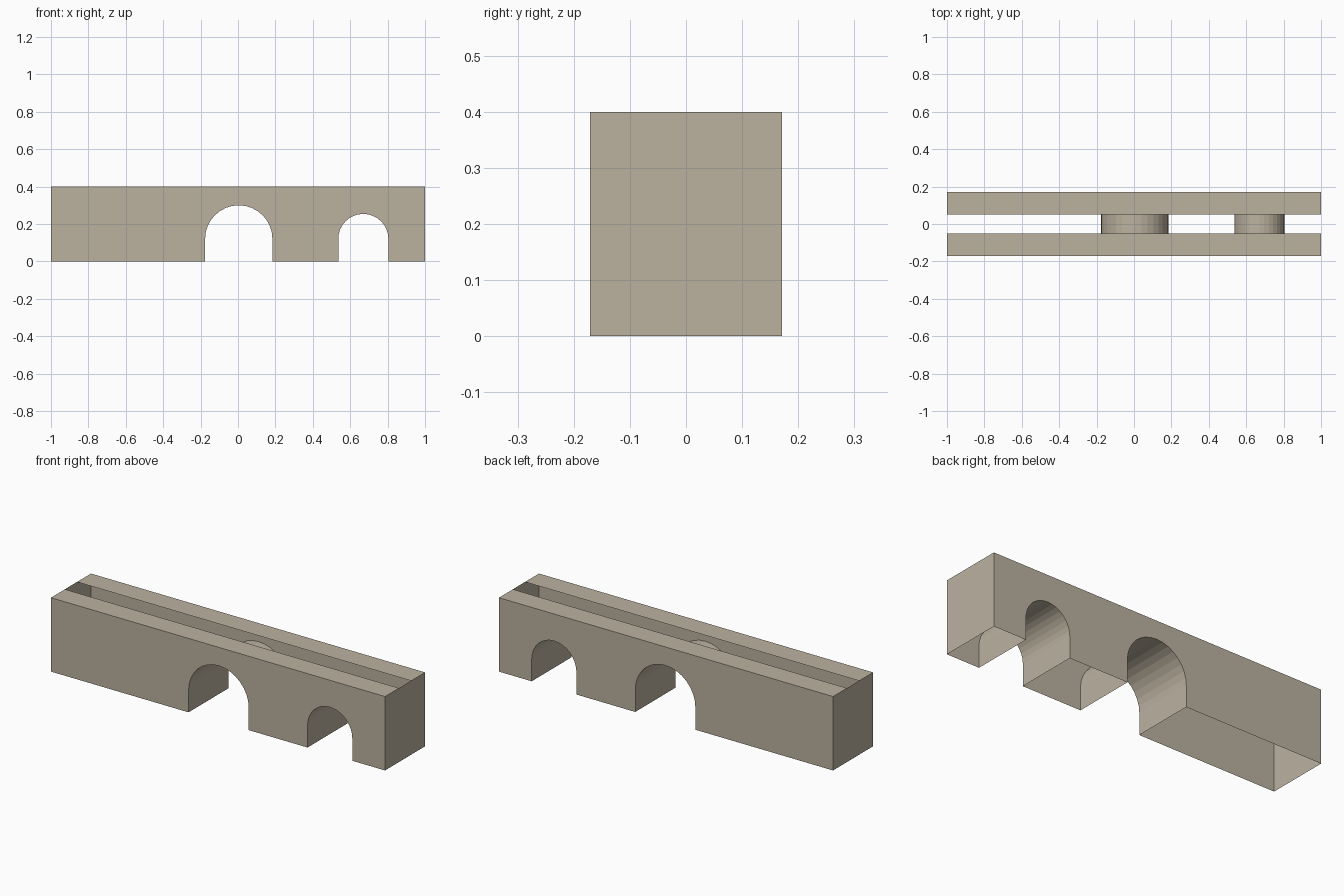
import bpy
import math

cube = bpy.data.objects.get("Cube")
if cube:
    bpy.data.objects.remove(cube, do_unlink=True)

HALF_LENGTH, HALF_WIDTH, HEIGHT = 1.0, 0.171, 0.4
SLOT = 0.052      # half width of the open slot along the top
SPRING = 0.12     # height where the arch curves begin
SEGMENTS = 16
ARCHES = {"large_arch": (0.004, 0.18), "small_arch": (0.67, 0.134)}

stone = bpy.data.materials.new("warm grey stone")
stone.use_nodes = True
colour = (0.50, 0.445, 0.35, 1)
stone.diffuse_color = colour
stone.node_tree.nodes["Principled BSDF"].inputs["Base Color"].default_value = colour


def add_part(name, verts, faces):
    mesh = bpy.data.meshes.new(name)
    mesh.from_pydata(verts, [], faces)
    mesh.materials.append(stone)
    obj = bpy.data.objects.new(name, mesh)
    bpy.context.collection.objects.link(obj)
    return obj


def arch_path(centre, radius):
    """Opening outline in x and z: up one jamb, over the curve, down the other."""
    path = [(centre - radius, 0)]
    for i in range(SEGMENTS + 1):
        a = math.pi * (1 - i / SEGMENTS)
        path.append((centre + radius * math.cos(a), SPRING + radius * math.sin(a)))
    return path + [(centre + radius, 0)]


# Long side walls with the arch openings in their outline
outline = [(-HALF_LENGTH, 0)]
for centre, radius in ARCHES.values():
    outline += arch_path(centre, radius)
outline += [(HALF_LENGTH, 0), (HALF_LENGTH, HEIGHT), (-HALF_LENGTH, HEIGHT)]
for name, y, points in (("front_wall", -HALF_WIDTH, outline),
                        ("back_wall", HALF_WIDTH, outline[::-1])):
    add_part(name, [(x, y, z) for x, z in points], [range(len(points))])

# Tunnel linings joining the openings of both walls
for name, (centre, radius) in ARCHES.items():
    path = arch_path(centre, radius)
    verts = [(x, y, z) for x, z in path for y in (-HALF_WIDTH, HALF_WIDTH)]
    faces = [(i, i + 1, i + 3, i + 2) for i in range(0, len(verts) - 2, 2)]
    add_part(name + "_lining", verts, faces)

# End walls and top ledges, mirrored by sign
for side, end, ledge in ((1, "left_end_wall", "back_ledge"),
                         (-1, "right_end_wall", "front_ledge")):
    x, w = side * HALF_LENGTH, side * HALF_WIDTH
    add_part(end, [(x, -w, 0), (x, w, 0), (x, w, HEIGHT), (x, -w, HEIGHT)],
             [(0, 1, 2, 3)])
    s = side * SLOT
    add_part(ledge, [(-x, s, HEIGHT), (x, s, HEIGHT), (x, w, HEIGHT), (-x, w, HEIGHT)],
             [(0, 1, 2, 3)])
